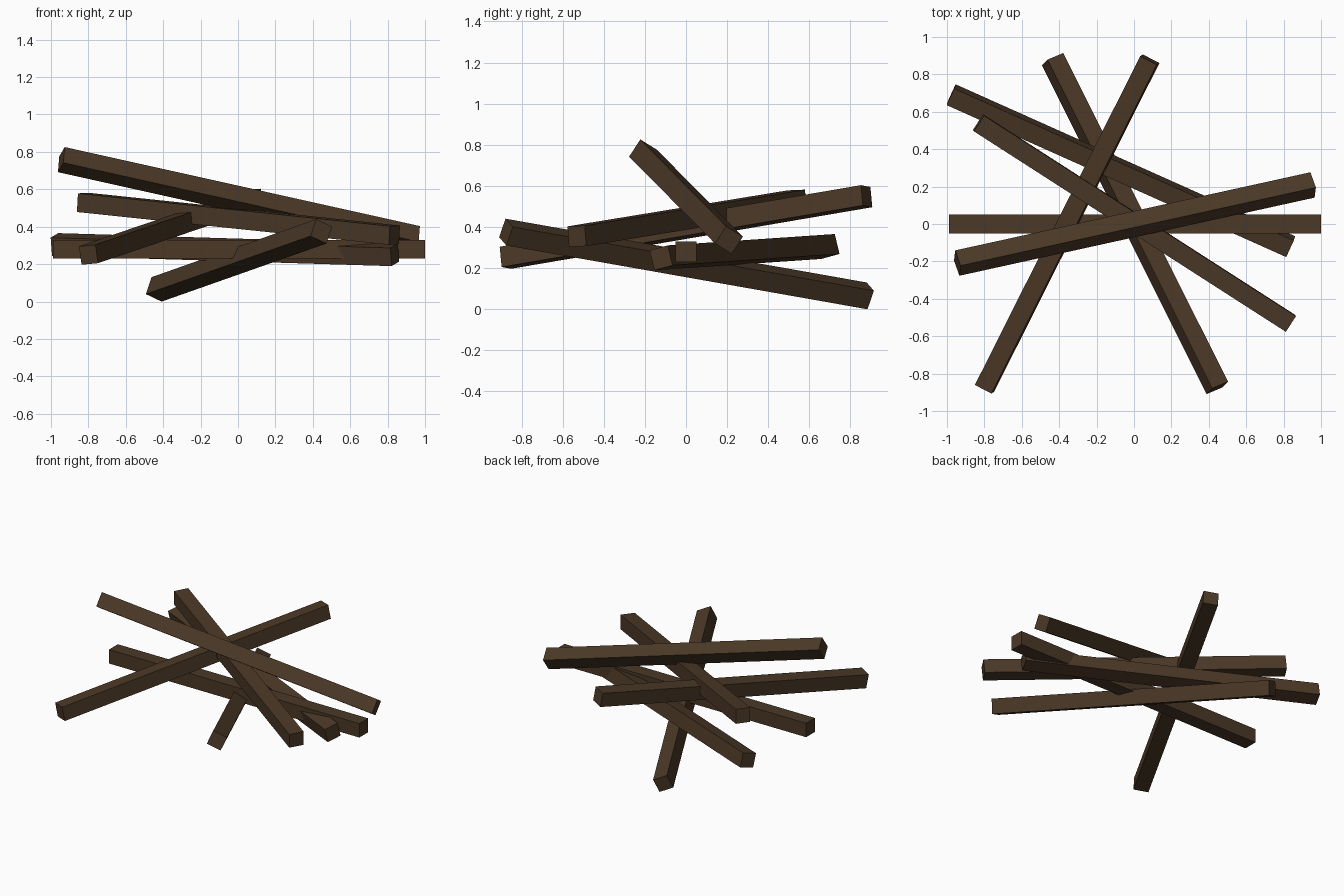
import bpy, math
from mathutils import Vector, Matrix

if "Cube" in bpy.data.objects:
    bpy.data.objects.remove(bpy.data.objects["Cube"])

wood = bpy.data.materials.new("dark_brown_wood")
wood.diffuse_color = (0.070, 0.040, 0.020, 1)
wood.use_nodes = True
wood.node_tree.nodes["Principled BSDF"].inputs["Base Color"].default_value = wood.diffuse_color

LENGTH, SIDE = 1.99, 0.10


def beam(name, start, end, roll):
    """Square timber centred between two points, turned about its own length."""
    a, b = Vector(start), Vector(end)
    along = (b - a).normalized()
    left = Vector((0, 0, 1)).cross(along).normalized()
    up = along.cross(left)
    frame = Matrix((along, left, up)).transposed().to_4x4()
    bpy.ops.mesh.primitive_cube_add(size=1)
    ob = bpy.context.object
    ob.name = name
    ob.data.transform(Matrix.Diagonal((LENGTH, SIDE, SIDE, 1)))
    ob.matrix_world = (Matrix.Translation((a + b) / 2) @ frame
                       @ Matrix.Rotation(math.radians(roll), 4, 'X'))
    ob.data.materials.append(wood)


# Pile of six loose timbers: end centres and roll in degrees
beam("level_beam", (-0.99, 0, 0.28), (1.0, 0, 0.28), 0)
beam("top_beam", (-0.95, -0.21, 0.76), (0.96, 0.21, 0.335), -31)
beam("rising_beam", (-0.80, -0.88, 0.25), (0.085, 0.88, 0.55), -5)
beam("lowest_beam", (-0.435, 0.88, 0.065), (0.445, -0.875, 0.375), -24)
beam("diagonal_beam", (-0.83, 0.54, 0.53), (0.835, -0.53, 0.355), 2)
beam("back_beam", (-0.975, 0.69, 0.305), (0.835, -0.12, 0.25), 14)
